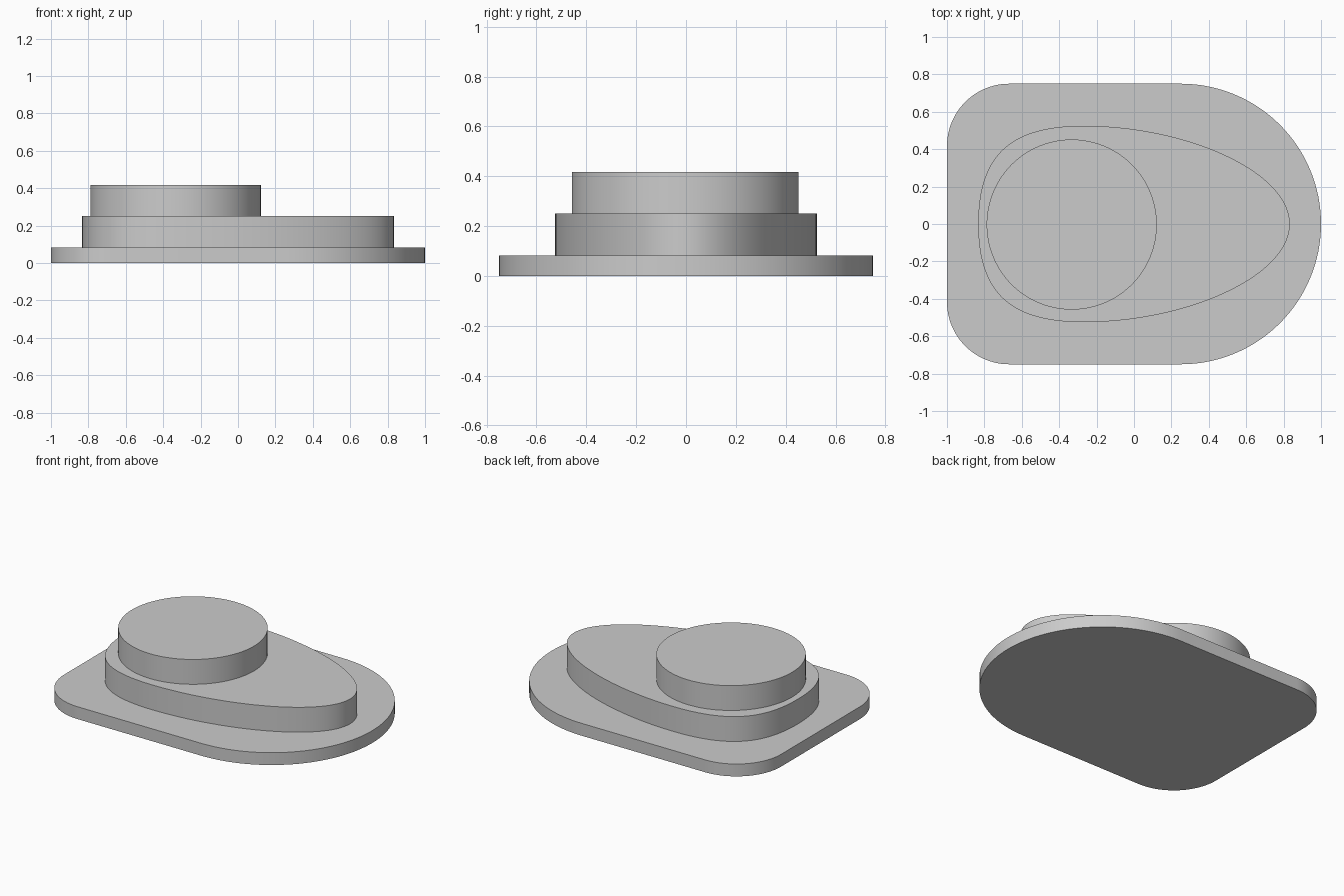
import bpy
import bmesh
from math import cos, sin, pi, radians
from mathutils import Vector
from mathutils.geometry import interpolate_bezier

cube = bpy.data.objects.get("Cube")
if cube:
    bpy.data.objects.remove(cube, do_unlink=True)

grey = bpy.data.materials.new("light grey")
grey.use_nodes = True
colour = (0.6, 0.6, 0.6, 1)
grey.diffuse_color = colour
grey.node_tree.nodes["Principled BSDF"].inputs["Base Color"].default_value = colour


def arc(cx, cy, radius, start, end, steps):
    """Points on a circular arc, angles in degrees."""
    angles = [radians(start + (end - start) * i / steps) for i in range(steps + 1)]
    return [(cx + radius * cos(a), cy + radius * sin(a)) for a in angles]


def extrude_outline(name, outline, bottom, top):
    """Turn a closed outline into a solid slab between two heights."""
    bm = bmesh.new()
    face = bm.faces.new([bm.verts.new((x, y, bottom)) for x, y in outline])
    walls = bmesh.ops.extrude_face_region(bm, geom=[face])
    verts = [v for v in walls["geom"] if isinstance(v, bmesh.types.BMVert)]
    bmesh.ops.translate(bm, verts=verts, vec=(0, 0, top - bottom))
    bmesh.ops.recalc_face_normals(bm, faces=bm.faces)
    mesh = bpy.data.meshes.new(name)
    bm.to_mesh(mesh)
    bm.free()
    mesh.materials.append(grey)
    obj = bpy.data.objects.new(name, mesh)
    bpy.context.collection.objects.link(obj)
    bpy.ops.object.select_all(action='DESELECT')
    obj.select_set(True)
    bpy.context.view_layer.objects.active = obj
    bpy.ops.object.shade_smooth_by_angle(angle=radians(30))
    return obj


# Base plate: one half-round end, two rounded corners
plate = (arc(0.25, 0, 0.75, -90, 90, 64)
         + arc(-0.667, 0.417, 0.333, 90, 180, 24)
         + arc(-0.667, -0.417, 0.333, 180, 270, 24))
extrude_outline("base_plate", plate, 0, 0.083)

# Egg-shaped middle step: half outline from two curves, mirrored in y
tip, shoulder, blunt = Vector((0.833, 0)), Vector((-0.27, 0.525)), Vector((-0.833, 0))
front = interpolate_bezier(tip, tip + Vector((0, 0.28)),
                           shoulder + Vector((0.55, 0)), shoulder, 40)
rear = interpolate_bezier(shoulder, shoulder - Vector((0.4, 0)),
                          blunt + Vector((0, 0.36)), blunt, 32)
half = [(p.x, p.y) for p in front + rear[1:]]
egg = half + [(x, -y) for x, y in half[-2:0:-1]]
extrude_outline("egg_step", egg, 0.083, 0.25)

# Round boss on top
extrude_outline("round_boss", arc(-0.333, -0.003, 0.455, 0, 360, 96)[:-1], 0.25, 0.417)
